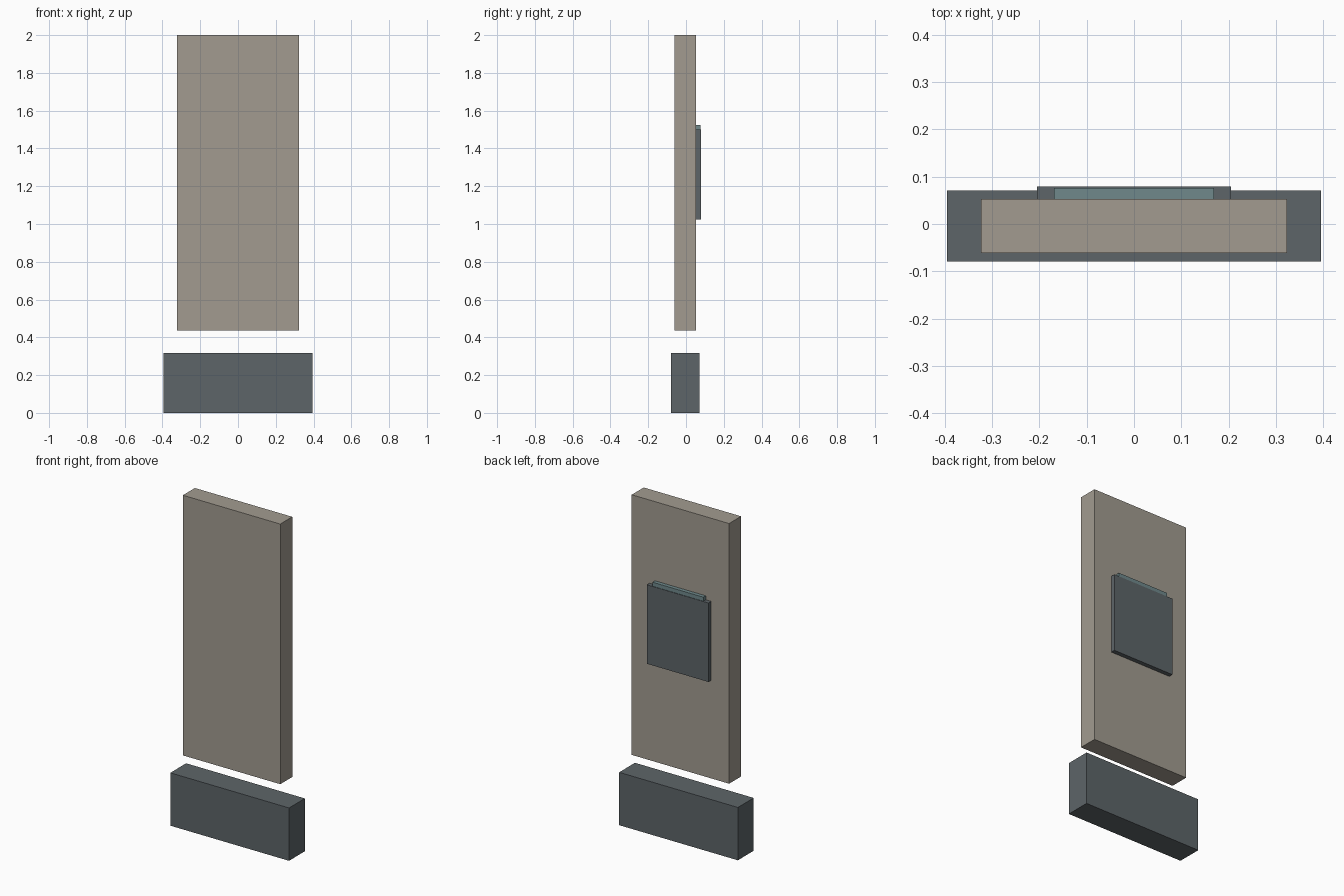
import bpy

if "Cube" in bpy.data.objects:
    bpy.data.objects.remove(bpy.data.objects["Cube"])


def material(name, color):
    m = bpy.data.materials.new(name)
    m.diffuse_color = (*color, 1)
    m.use_nodes = True
    m.node_tree.nodes["Principled BSDF"].inputs["Base Color"].default_value = m.diffuse_color
    return m


def box(name, half_width, y, z, mat):
    """Box centred on x, spanning the given y and z ranges."""
    bpy.ops.mesh.primitive_cube_add(size=1, location=(0, sum(y) / 2, sum(z) / 2))
    ob = bpy.context.object
    ob.name = name
    ob.scale = (2 * half_width, y[1] - y[0], z[1] - z[0])
    bpy.ops.object.transform_apply(location=False, rotation=False, scale=True)
    ob.data.materials.append(mat)
    return ob


stone = material("stone", (0.36, 0.33, 0.28))
dark = material("dark_slate", (0.11, 0.13, 0.14))
teal = material("teal", (0.16, 0.25, 0.26))

# Plinth and the slab hovering above it
box("base", 0.395, (-0.079, 0.071), (0, 0.318), dark)
box("slab", 0.324, (-0.061, 0.053), (0.435, 2.0), stone)

# Panel on the back with a slim strip along its top
box("back_panel", 0.205, (0.053, 0.079), (1.025, 1.5), dark)
box("panel_top_strip", 0.169, (0.053, 0.076), (1.5, 1.524), teal)
